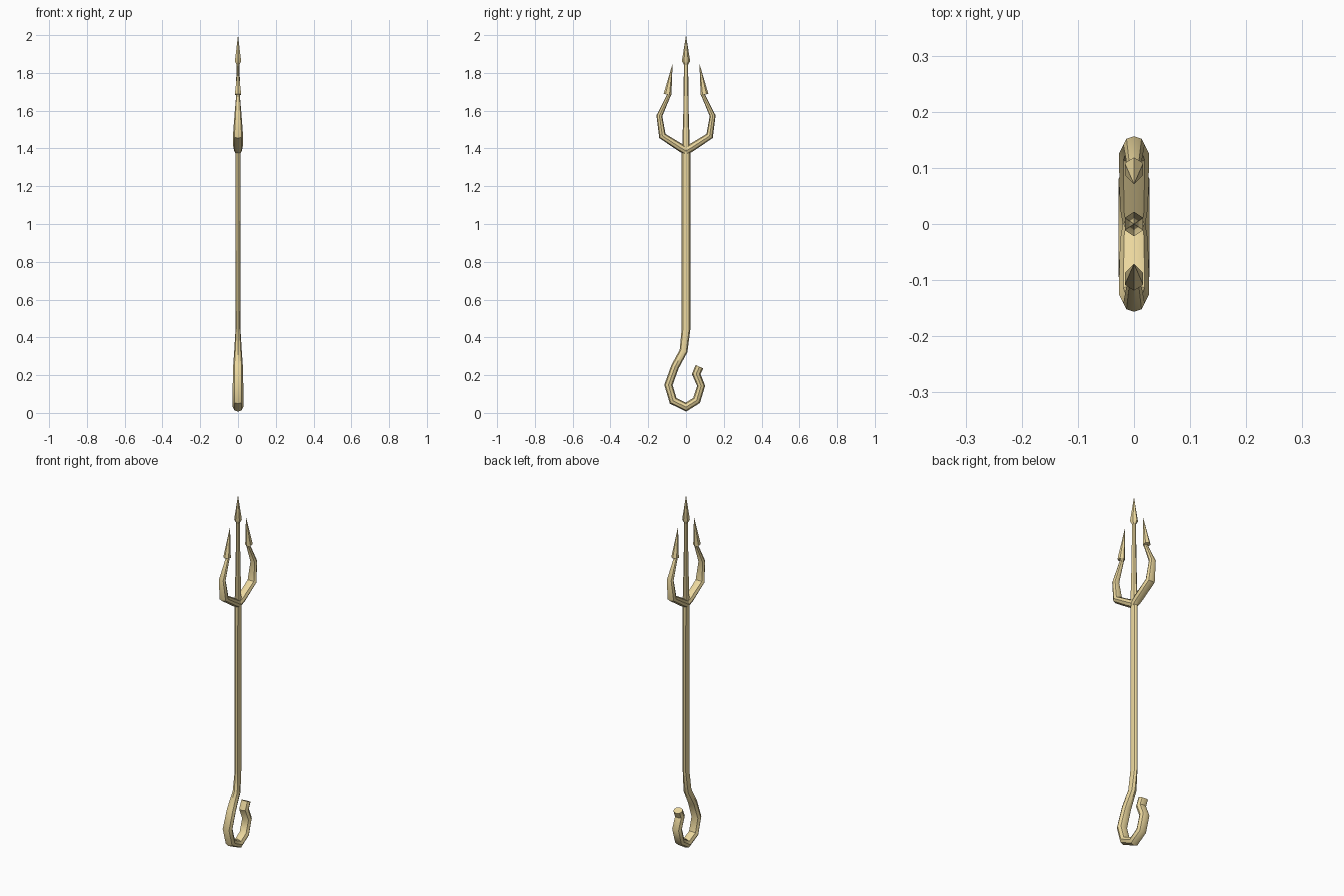
import bpy, bmesh, math
from mathutils import Vector

if "Cube" in bpy.data.objects:
    bpy.data.objects.remove(bpy.data.objects["Cube"])

gold = bpy.data.materials.new("old_gold")
gold.diffuse_color = (0.83, 0.68, 0.34, 1)
gold.use_nodes = True
gold.node_tree.nodes["Principled BSDF"].inputs["Base Color"].default_value = gold.diffuse_color


def sweep(name, stations, sides=8):
    """Loft an oval section along a path in the YZ plane.
    Each station: y, z, half width in the plane, half width in x (0 = point)."""
    bm = bmesh.new()
    pts = [Vector((0, s[0], s[1])) for s in stations]
    rings = []
    for i, (y, z, w, wx) in enumerate(stations):
        if w == 0:
            rings.append([bm.verts.new(pts[i])])
            continue
        a = (pts[i] - pts[i - 1]).normalized() if i else Vector()
        b = (pts[i + 1] - pts[i]).normalized() if i + 1 < len(pts) else Vector()
        t = (a + b).normalized()
        n = Vector((0, t.z, -t.y))
        # widen at bends so the tube keeps its thickness
        miter = 1 / max(0.6, t.dot(b if i == 0 else a))
        ring = []
        for k in range(sides):
            ang = 2 * math.pi * k / sides
            ring.append(bm.verts.new(pts[i] + n * (w * miter * math.cos(ang))
                                     + Vector((wx * math.sin(ang), 0, 0))))
        rings.append(ring)
    for r, s in zip(rings, rings[1:]):
        for k in range(sides):
            j = (k + 1) % sides
            if len(s) == 1:
                bm.faces.new((r[k], r[j], s[0]))
            else:
                bm.faces.new((r[k], r[j], s[j], s[k]))
    for r in (rings[0], rings[-1]):
        if len(r) > 1:
            bm.faces.new(r)
    bmesh.ops.recalc_face_normals(bm, faces=bm.faces)
    me = bpy.data.meshes.new(name)
    bm.to_mesh(me)
    bm.free()
    me.materials.append(gold)
    ob = bpy.data.objects.new(name, me)
    bpy.context.collection.objects.link(ob)
    bpy.ops.object.select_all(action='DESELECT')
    ob.select_set(True)
    bpy.context.view_layer.objects.active = ob
    bpy.ops.object.shade_smooth_by_angle(angle=math.radians(40))
    return ob


# Hooked butt flowing into the straight flattened shaft
sweep("hooked_shaft", [
    (0.071, 0.245, 0.022, 0.026), (0.054, 0.206, 0.021, 0.027),
    (0.080, 0.143, 0.020, 0.028), (0.056, 0.066, 0.021, 0.028),
    (0.000, 0.031, 0.021, 0.028), (-0.068, 0.064, 0.021, 0.028),
    (-0.093, 0.148, 0.021, 0.028), (-0.058, 0.245, 0.021, 0.026),
    (-0.013, 0.328, 0.021, 0.020), (0.000, 0.444, 0.023, 0.013),
    (0.000, 1.370, 0.023, 0.014), (0.000, 1.410, 0.020, 0.018)])

# Middle prong with spear head
sweep("centre_prong", [(0, 1.38, 0.021, 0.016), (0, 1.60, 0.014, 0.012),
                       (0, 1.86, 0.011, 0.008)])
sweep("centre_head", [(0, 1.845, 0.012, 0.010), (0, 1.862, 0.022, 0.019),
                      (0, 2.0, 0, 0)], sides=6)

# Bowed outer prongs and their heads, one per side
for side, s in (("left", -1), ("right", 1)):
    sweep(side + "_prong", [
        (0, 1.387, 0.021, 0.020), (s * 0.030, 1.405, 0.021, 0.025),
        (s * 0.125, 1.466, 0.018, 0.027), (s * 0.141, 1.573, 0.015, 0.019),
        (s * 0.086, 1.692, 0.010, 0.009)])
    sweep(side + "_head", [(s * 0.098, 1.685, 0.021, 0.019),
                           (s * 0.071, 1.850, 0, 0)], sides=6)
